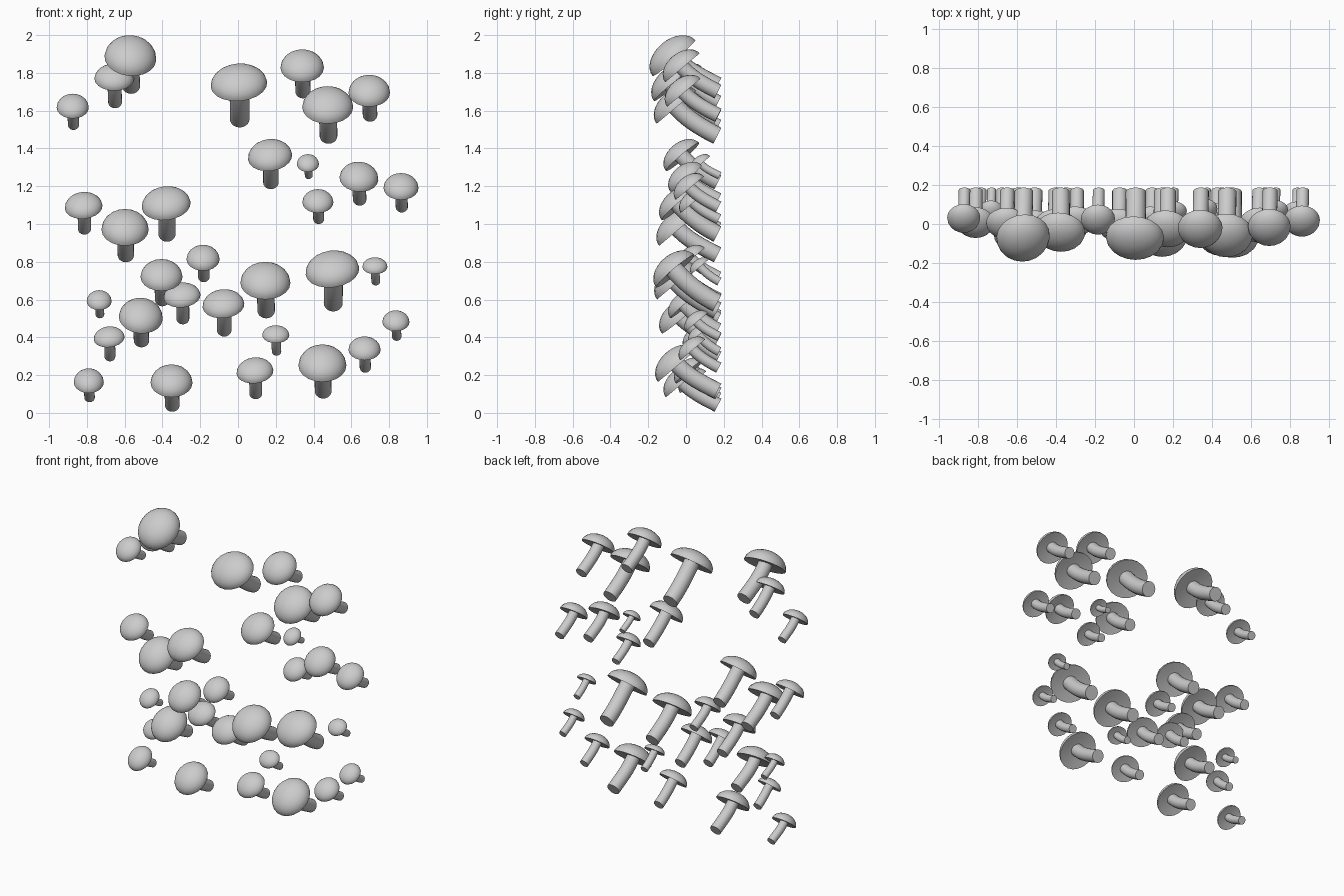
import bpy, bmesh, math
from mathutils import Vector, Matrix

if "Cube" in bpy.data.objects:
    bpy.data.objects.remove(bpy.data.objects["Cube"])

SEG = 20
TILT = math.radians(40)

# x, top z, cap width, cap height as seen from the front
SPOTS = [
    (-.57, 2.0, .275, .217), (-.655, 1.85, .21, .145), (-.875, 1.69, .17, .132),
    (.005, 1.85, .30, .20), (.34, 1.925, .23, .175), (.475, 1.73, .27, .20),
    (.695, 1.79, .22, .17), (.17, 1.45, .235, .17), (.37, 1.37, .117, .095),
    (.64, 1.33, .206, .16), (.863, 1.27, .185, .143), (.423, 1.185, .164, .127),
    (-.817, 1.17, .20, .143), (-.598, 1.08, .25, .196), (-.38, 1.20, .26, .18),
    (-.185, .89, .175, .138), (-.405, .815, .222, .17), (-.296, .69, .196, .132),
    (-.735, .65, .132, .106), (-.515, .61, .233, .19), (-.682, .458, .164, .111),
    (-.077, .655, .222, .154), (.145, .80, .265, .20), (.50, .86, .286, .196),
    (.725, .824, .132, .09), (.20, .464, .143, .095), (.836, .543, .143, .111),
    (.67, .405, .17, .127), (.447, .363, .254, .20), (.09, .294, .196, .138),
    (-.352, .257, .222, .175), (-.79, .236, .159, .132)]

# sideways roll in degrees of the more lopsided caps
ROLL = {0: 6, 3: -5, 7: -8, 9: 5, 12: -6, 14: -8, 17: -7, 19: 6, 20: -7, 21: -6, 23: -8, 29: -7}


def finish(bm, name):
    bmesh.ops.recalc_face_normals(bm, faces=bm.faces)
    me = bpy.data.meshes.new(name)
    bm.to_mesh(me)
    bm.free()
    ob = bpy.data.objects.new(name, me)
    bpy.context.collection.objects.link(ob)
    me.shade_smooth()
    me.set_sharp_from_angle(angle=math.radians(45))
    return ob


def skin(bm, rings):
    loops = [[bm.verts.new(p) for p in r] for r in rings]
    for a, b in zip(loops, loops[1:]):
        for i in range(SEG):
            j = (i + 1) % SEG
            bm.faces.new((a[i], a[j], b[j], b[i]))
    bm.faces.new(loops[0])
    bm.faces.new(loops[-1])


def ring(m, rx, ry, z):
    return [m @ Vector((rx * math.cos(2 * math.pi * i / SEG),
                        ry * math.sin(2 * math.pi * i / SEG), z)) for i in range(SEG)]


for n, (x, top, w, h) in enumerate(SPOTS):
    ry, rx, r = .68 * h, w / 2, .175 * w
    centre = Vector((x, .187 - .45 * w - .585 * h, top - .56 * h))
    roll = Matrix.Rotation(math.radians(ROLL.get(n, 0)), 4, 'Y')
    m = Matrix.Translation(centre) @ roll @ Matrix.Rotation(TILT, 4, 'X')

    # domed cap with a shallow hollow underside
    bm = bmesh.new()
    rings = [ring(m, rx * f, ry * f, ry * d) for f, d in ((.2, .09), (.6, .06), (.93, .01))]
    for k in range(9):
        a = math.pi / 2 * k / 8.3
        rings.append(ring(m, rx * math.cos(a), ry * math.cos(a), .67 * ry * math.sin(a)))
    skin(bm, rings)
    finish(bm, "mushroom_cap_%02d" % (n + 1))

    # stem growing outwards, then bending up into the cap
    base = Vector((x + .004, .187 - .45 * r, top - 1.13 * w + .89 * r))
    end = m @ Vector((0, 0, .2 * ry))
    length = (end - base).length
    c1 = base + Vector((0, -math.cos(.47), math.sin(.47))) * length * .35
    c2 = end - (m.to_3x3() @ Vector((0, 0, 1))) * length * .35
    rings = []
    for k in range(9):
        t = k / 8
        s = 1 - t
        p = base * s**3 + c1 * 3 * s * s * t + c2 * 3 * s * t * t + end * t**3
        d = (c1 - base) * s * s + (c2 - c1) * 2 * s * t + (end - c2) * t * t
        tilt = Matrix.Rotation(math.atan2(-d.y, d.z), 4, 'X')
        rings.append(ring(Matrix.Translation(p) @ tilt, r, r, 0))
    bm = bmesh.new()
    skin(bm, rings)
    finish(bm, "mushroom_stem_%02d" % (n + 1))
